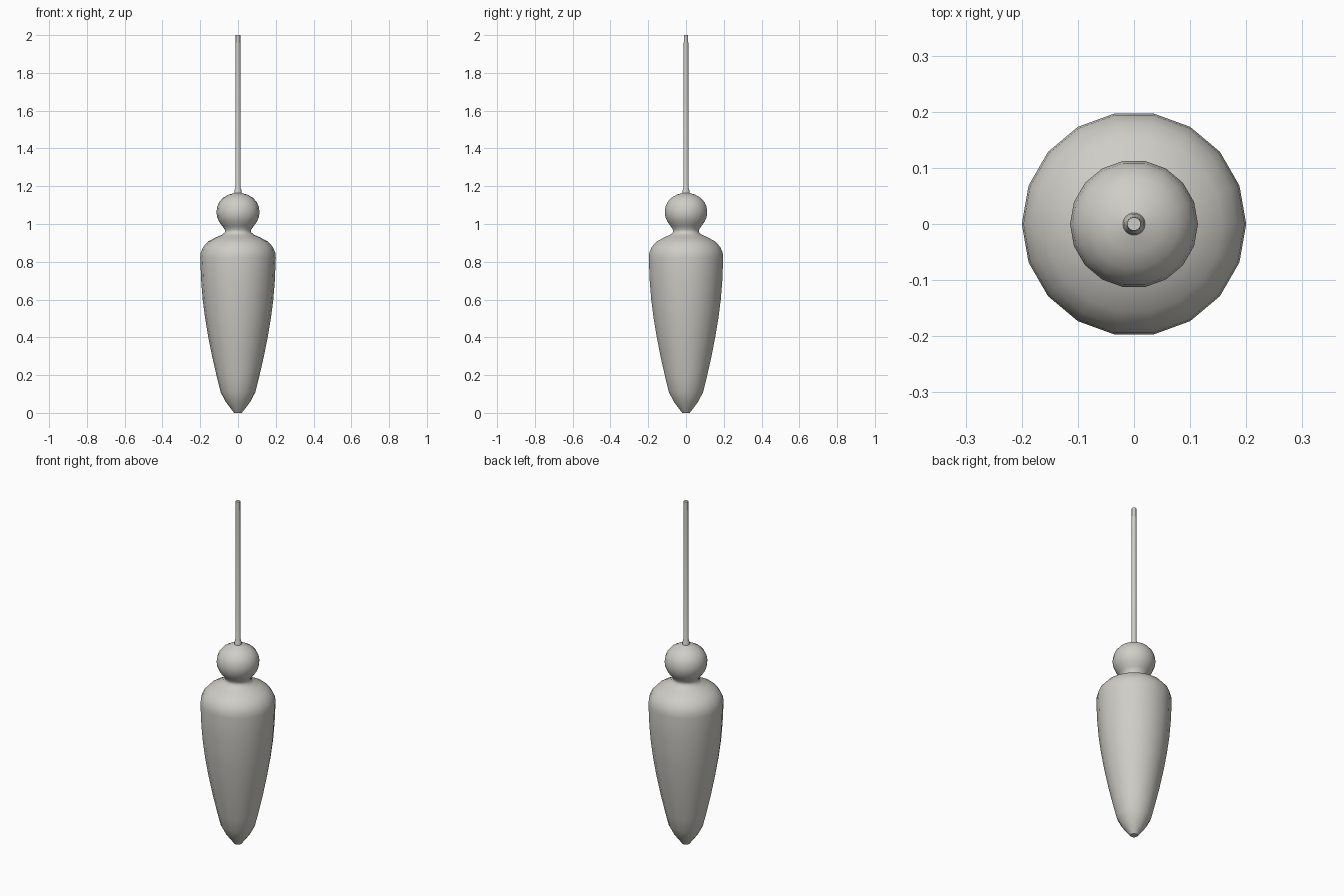
import bpy, bmesh, math

if "Cube" in bpy.data.objects:
    bpy.data.objects.remove(bpy.data.objects["Cube"])

SIDES = 18
mat = bpy.data.materials.new("warm pale grey")
mat.diffuse_color = (0.62, 0.61, 0.565, 1)
mat.use_nodes = True
mat.node_tree.nodes["Principled BSDF"].inputs["Base Color"].default_value = mat.diffuse_color


def lathe(name, profile):
    """Revolve (radius, z) points round z and cap both ends."""
    bm = bmesh.new()
    rings = [[bm.verts.new((r * math.cos(2 * math.pi * i / SIDES),
                            r * math.sin(2 * math.pi * i / SIDES), z))
              for i in range(SIDES)] for r, z in profile]
    for a, b in zip(rings, rings[1:]):
        for i in range(SIDES):
            j = (i + 1) % SIDES
            bm.faces.new((a[i], a[j], b[j], b[i]))
    bm.faces.new(rings[0][::-1])
    bm.faces.new(rings[-1])
    me = bpy.data.meshes.new(name)
    bm.to_mesh(me)
    bm.free()
    me.materials.append(mat)
    ob = bpy.data.objects.new(name, me)
    bpy.context.collection.objects.link(ob)
    bpy.ops.object.select_all(action='DESELECT')
    ob.select_set(True)
    bpy.context.view_layer.objects.active = ob
    bpy.ops.object.shade_smooth_by_angle(angle=math.radians(50))
    return ob


# Tapered body, neck, ball and cord in one turned profile
lathe("hanging_weight", [
    (0.020, 0.0), (0.036, 0.02), (0.066, 0.06), (0.092, 0.11),
    (0.112, 0.19), (0.135, 0.29), (0.157, 0.40), (0.174, 0.50),
    (0.187, 0.60), (0.195, 0.70), (0.200, 0.82), (0.197, 0.85),
    (0.183, 0.88), (0.158, 0.907), (0.118, 0.929), (0.085, 0.943),
    (0.070, 0.956), (0.070, 0.970), (0.083, 0.989), (0.100, 1.012),
    (0.111, 1.038), (0.114, 1.065), (0.110, 1.092), (0.100, 1.115),
    (0.080, 1.138), (0.050, 1.155), (0.020, 1.164),
    (0.018, 1.180), (0.014, 1.190), (0.012, 2.0),
])
